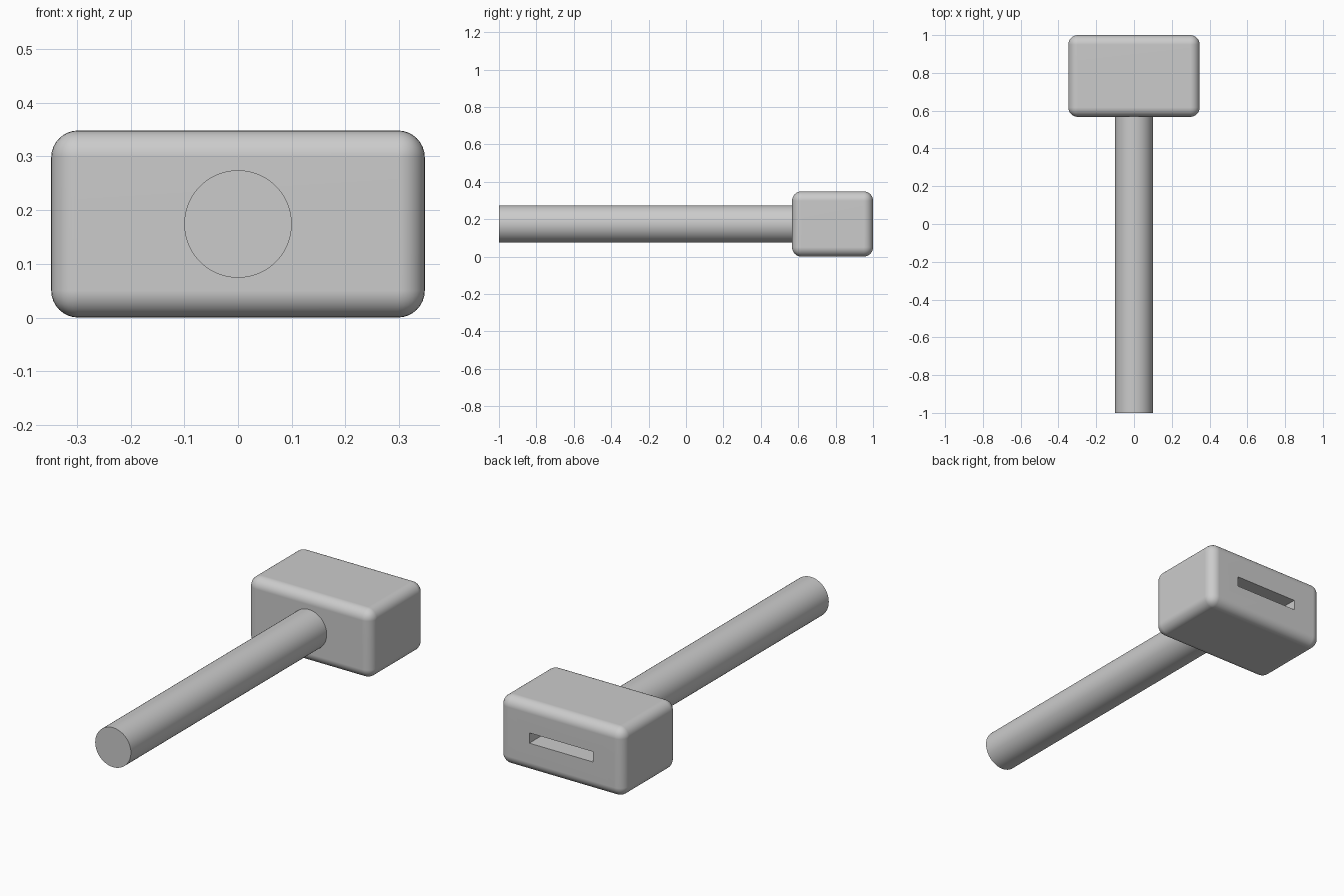
import bpy
import bmesh
import math
from mathutils import Matrix, Vector

default = bpy.data.objects.get("Cube")
if default:
    bpy.data.objects.remove(default, do_unlink=True)

# Overall sizes
HEAD = Vector((0.695, 0.433, 0.348))
MID_Z = HEAD.z / 2
HEAD_FRONT = 1 - HEAD.y
HANDLE_RADIUS = 0.1
SLOT_HALF = Vector((0.178, 0, 0.026))
SLOT_DEPTH = 0.2

grey = bpy.data.materials.new("plain_grey")
grey.use_nodes = True
grey.diffuse_color = (0.6, 0.6, 0.6, 1)
grey.node_tree.nodes["Principled BSDF"].inputs["Base Color"].default_value = grey.diffuse_color


def finish(bm, name):
    """Turn a bmesh into a smooth-shaded object with crisp flat faces."""
    mesh = bpy.data.meshes.new(name)
    bmesh.ops.recalc_face_normals(bm, faces=bm.faces[:])
    bm.to_mesh(mesh)
    bm.free()
    mesh.materials.append(grey)
    obj = bpy.data.objects.new(name, mesh)
    bpy.context.collection.objects.link(obj)
    bpy.ops.object.select_all(action="DESELECT")
    obj.select_set(True)
    bpy.context.view_layer.objects.active = obj
    bpy.ops.object.shade_smooth_by_angle(angle=math.radians(30))
    normals = obj.modifiers.new("flat_face_normals", "WEIGHTED_NORMAL")
    normals.keep_sharp = True
    return obj


# Head: rounded block
bm = bmesh.new()
bmesh.ops.create_cube(bm, size=1)
bmesh.ops.scale(bm, vec=HEAD, verts=bm.verts[:])
bmesh.ops.translate(bm, vec=(0, 1 - HEAD.y / 2, MID_Z), verts=bm.verts[:])
bmesh.ops.bevel(bm, geom=bm.edges[:], offset=0.05, offset_type="OFFSET",
                segments=8, profile=0.5, affect="EDGES")

# Slot: inset the back face, fit it to the opening and push it inward
bm.normal_update()
back = max(bm.faces, key=lambda f: f.calc_area() * f.normal.y)
bmesh.ops.inset_individual(bm, faces=[back], thickness=0.05)
for v in back.verts:
    v.co.x = math.copysign(SLOT_HALF.x, v.co.x)
    v.co.z = MID_Z + math.copysign(SLOT_HALF.z, v.co.z - MID_Z)
floor = bmesh.ops.extrude_discrete_faces(bm, faces=[back])["faces"][0]
bmesh.ops.translate(bm, vec=(0, -SLOT_DEPTH, 0), verts=floor.verts[:])
finish(bm, "head")

# Handle: round bar running from the front end into the head
bm = bmesh.new()
length = HEAD_FRONT + 1 + 0.02
bmesh.ops.create_cone(
    bm, cap_ends=True, segments=64, radius1=HANDLE_RADIUS, radius2=HANDLE_RADIUS, depth=length,
    matrix=Matrix.Translation((0, length / 2 - 1, MID_Z)) @ Matrix.Rotation(math.pi / 2, 4, "X"))
finish(bm, "handle")
